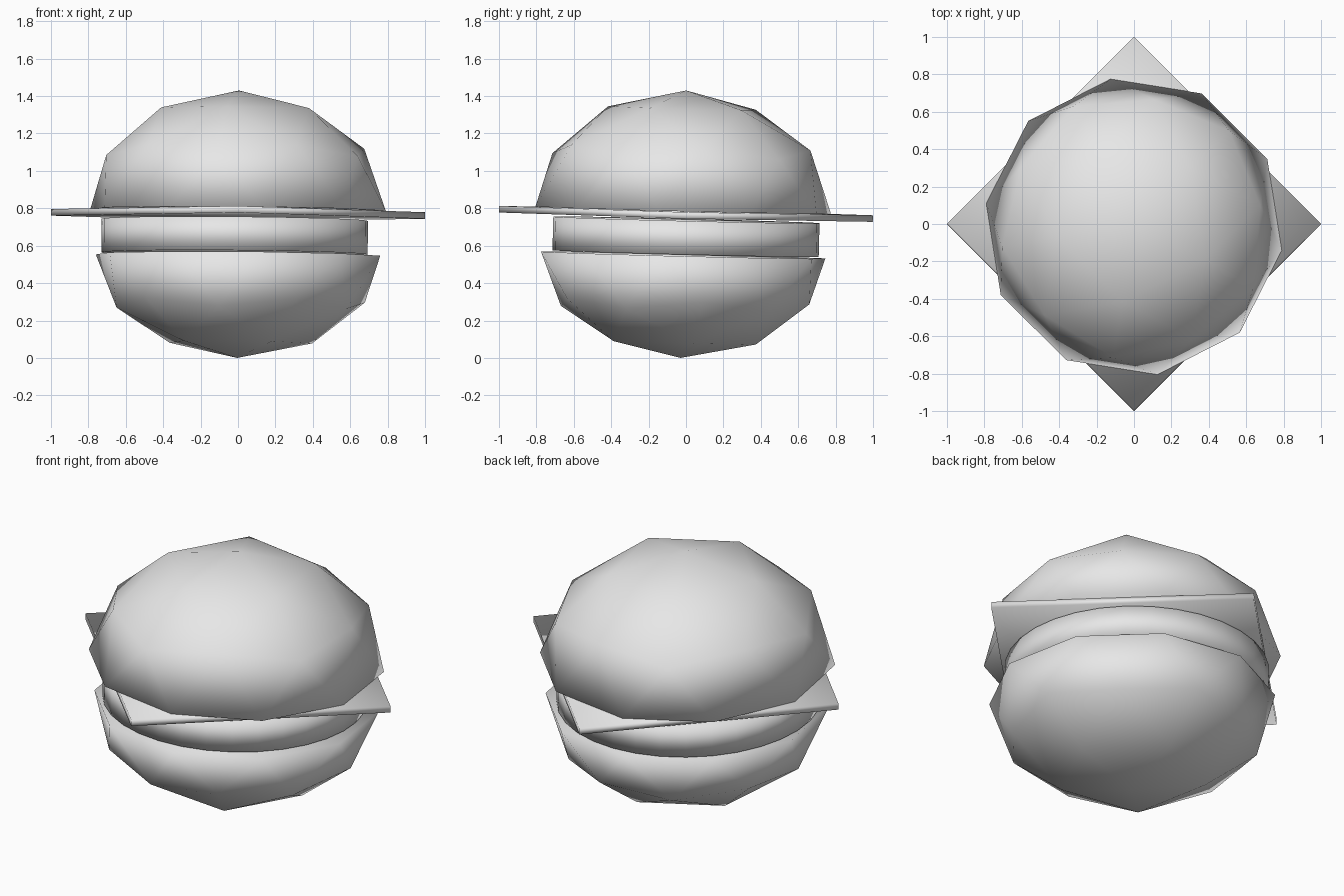
import bpy, bmesh, math
from mathutils import Matrix

cube = bpy.data.objects.get("Cube")
if cube:
    bpy.data.objects.remove(cube, do_unlink=True)

grey = bpy.data.materials.new("plain grey")
grey.use_nodes = True
grey.diffuse_color = (0.8, 0.8, 0.8, 1)
grey.node_tree.nodes["Principled BSDF"].inputs["Base Color"].default_value = (0.8, 0.8, 0.8, 1)

TILT = (-0.025, 0.0085, 0)  # the whole stack leans slightly


def finish(name, bm, location):
    """Turn a bmesh into a smooth, tilted part of the stack."""
    bmesh.ops.recalc_face_normals(bm, faces=bm.faces[:])
    for face in bm.faces:
        face.smooth = True
    mesh = bpy.data.meshes.new(name)
    bm.to_mesh(mesh)
    bm.free()
    mesh.materials.append(grey)
    obj = bpy.data.objects.new(name, mesh)
    obj.location = location
    obj.rotation_euler = TILT
    bpy.context.collection.objects.link(obj)
    return obj


def bun(name, radius, height, side, location):
    """Half of a coarse icosphere, closed with a flat cut face."""
    bm = bmesh.new()
    bmesh.ops.create_icosphere(bm, subdivisions=2, radius=1,
                               matrix=Matrix.Rotation(math.radians(45), 4, "Z"))
    unwanted = [f for f in bm.faces if f.calc_center_median().z * side < 0]
    bmesh.ops.delete(bm, geom=unwanted, context="FACES")
    bmesh.ops.holes_fill(bm, edges=[e for e in bm.edges if e.is_boundary], sides=0)
    bmesh.ops.scale(bm, vec=(radius, radius, height), verts=bm.verts[:])
    return finish(name, bm, location)


def disc(name, sides, radius, thickness, spin, location):
    """Upright prism, used for the round patty and the square slice."""
    bm = bmesh.new()
    bmesh.ops.create_cone(bm, cap_ends=True, segments=sides, radius1=radius,
                          radius2=radius, depth=thickness,
                          matrix=Matrix.Rotation(spin, 4, "Z"))
    return finish(name, bm, location)


# Buns
bun("top_bun", 0.80, 0.64, 1, (0, -0.015, 0.79))
bun("bottom_bun", 0.77, 0.55, -1, (0, -0.015, 0.55))

# Fillings
disc("patty", 32, 0.712, 0.18, 0, (-0.018, 0, 0.648))
disc("cheese_slice", 4, 1.0, 0.035, 0, (0, 0, 0.77))
